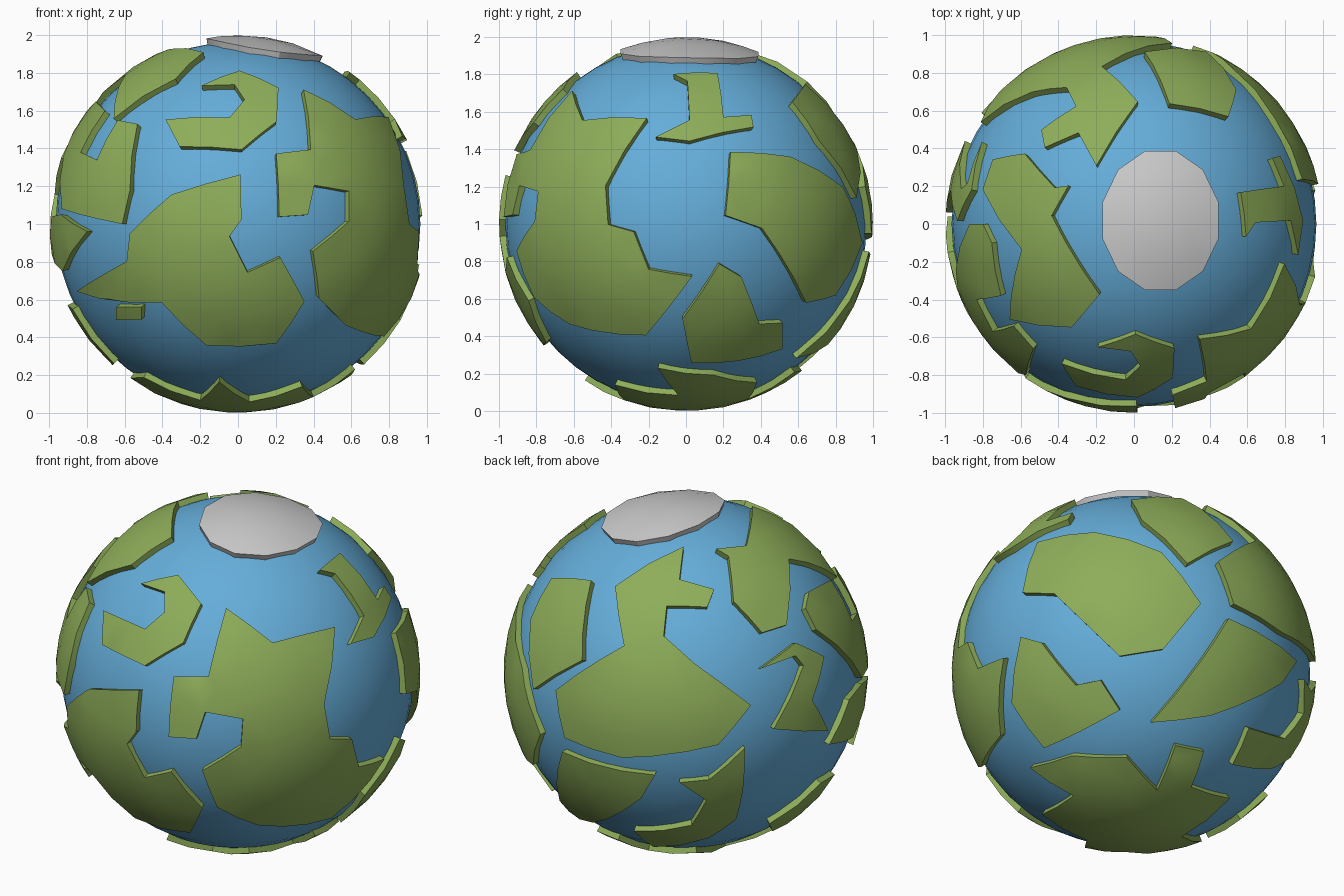
import bpy, bmesh, math
from mathutils import Vector
from mathutils.geometry import delaunay_2d_cdt

if "Cube" in bpy.data.objects:
    bpy.data.objects.remove(bpy.data.objects["Cube"])

LAND_R, BASE_R, OCEAN_R = 1.0, 0.95, 0.966
CENTRE = Vector((0, 0, 1))


def camera(az, el, cx, cy, scale):
    """Tracing view: right, up, towards axes plus drawing centre and scale."""
    a, e = math.radians(az), math.radians(el)
    flat = Vector((math.sin(a), -math.cos(a), 0))
    z = Vector((0, 0, 1))
    return (Vector((math.cos(a), math.sin(a), 0)),
            z * math.cos(e) - flat * math.sin(e),
            flat * math.cos(e) + z * math.sin(e), cx, cy, scale)


FRONT = camera(0, 0, 238.5, 224.5, 189)
RIGHT = camera(90, 0, 686.5, 225, 187)
TOP = camera(0, 90, 1134.5, 224.5, 189)
FRONT_RIGHT = camera(35, 25, 240, 672.5, 184)
BACK_LEFT = camera(215, 25, 684.5, 671.5, 184)
BACK_RIGHT = camera(140, -30, 1132.5, 671, 184)
# plain unit coordinates: (-y, -z) from the left and (x, y) from below
LEFT = camera(-90, 0, 0, 0, 1)
BELOW = camera(0, -90, 0, 0, 1)


def on_sphere(view, px, py):
    right, up, near, cx, cy, s = view
    u, v = (px - cx) / s, (cy - py) / s
    w = math.sqrt(max(0.0, 1 - u * u - v * v))
    return (right * u + up * v + near * w).normalized()


def oval(cx, cy, rx, ry, sides):
    turns = [math.tau * (i + 0.5) / sides for i in range(sides)]
    return [c for t in turns for c in (cx + rx * math.cos(t), cy + ry * math.sin(t))]


def inside(p, poly):
    hit = False
    for a, b in zip(poly, poly[1:] + poly[:1]):
        if (a.y > p.y) != (b.y > p.y):
            if p.x < (b.x - a.x) * (p.y - a.y) / (b.y - a.y) + a.x:
                hit = not hit
    return hit


def make_object(name, bm, mat):
    mesh = bpy.data.meshes.new(name)
    bm.to_mesh(mesh)
    bm.free()
    ob = bpy.data.objects.new(name, mesh)
    bpy.context.collection.objects.link(ob)
    ob.location = CENTRE
    if mat:
        mesh.materials.append(mat)
    bpy.ops.object.select_all(action='DESELECT')
    bpy.context.view_layer.objects.active = ob
    ob.select_set(True)
    bpy.ops.object.shade_smooth_by_angle(angle=math.radians(30))


def plate(name, view, coords, mat, step=0.15):
    """Raised curved plate on the globe from a traced outline."""
    pts = [on_sphere(view, *coords[i:i + 2]) for i in range(0, len(coords), 2)]
    n = sum(pts, Vector((0, 0, 0))).normalized()
    ax = n.orthogonal().normalized()
    ay = n.cross(ax)
    # split long outline edges so they follow the curve
    ring = []
    for a, b in zip(pts, pts[1:] + pts[:1]):
        k = max(1, math.ceil((b - a).length / 0.22))
        ring += [a.lerp(b, i / k).normalized() for i in range(k)]
    flat = [Vector((p.dot(ax), p.dot(ay))) * 2 / (1 + p.dot(n)) for p in ring]
    # inner points, then a constrained triangulation
    extra = []
    for i in range(-12, 13):
        for j in range(-12, 13):
            q = Vector(((i + 0.5 * (j % 2)) * step, j * step * 0.87))
            if inside(q, flat) and min((q - f).length for f in flat) > step * 0.5:
                extra.append(q)
    edges = [(i, (i + 1) % len(flat)) for i in range(len(flat))]
    vs, _, fs, *_ = delaunay_2d_cdt(flat + extra, edges, [], 1, 1e-5)
    bm = bmesh.new()
    top = {}
    for i in sorted({i for f in fs for i in f}):
        q, s = vs[i], vs[i].length_squared / 4
        top[i] = bm.verts.new((ax * q.x + ay * q.y + n * (1 - s)) / (1 + s) * LAND_R)
    for f in fs:
        bm.faces.new([top[i] for i in f])
    bm.normal_update()
    for f in bm.faces:
        if f.normal.dot(f.calc_center_median()) < 0:
            f.normal_flip()
    # side walls down into the ocean
    rim = [(e.link_loops[0].vert, e.link_loops[0].link_loop_next.vert)
           for e in bm.edges if len(e.link_loops) == 1]
    low = {v: bm.verts.new(v.co.normalized() * BASE_R) for pair in rim for v in pair}
    for a, b in rim:
        bm.faces.new((b, a, low[a], low[b]))
    make_object(name, bm, mat)


def land(name, view, *coords):
    plate(name, view, coords, green)


def material(name, rgb):
    m = bpy.data.materials.new(name)
    m.diffuse_color = (*rgb, 1)
    m.use_nodes = True
    m.node_tree.nodes["Principled BSDF"].inputs["Base Color"].default_value = m.diffuse_color
    return m


blue = material('ocean_blue', (0.13, 0.42, 0.70))
green = material('land_green', (0.27, 0.42, 0.10))

# ocean ball
bm = bmesh.new()
bmesh.ops.create_uvsphere(bm, u_segments=48, v_segments=24, radius=OCEAN_R)
make_object('ocean', bm, blue)

# polar ice cap
plate('ice_cap', TOP, oval(1161, 221, 60, 72, 12), None)

# front and east side
land('front_continent', FRONT, 241,175, 172,195, 130,234, 127,262, 77,292, 162,303, 207,346,
     277,344, 305,302, 281,258, 248,273, 230,237, 242,220)
land('hooked_land', FRONT, 202,86, 240,71, 279,88, 277,122, 242,150, 180,147, 166,120, 230,118,
     245,100, 235,85)
land('small_island', FRONT, *oval(129, 314, 18, 9, 4))
land('east_continent', FRONT_RIGHT, 228,608, 275,643, 338,627, 327,705, 333,740, 355,740,
     362,768, 388,760, 334,820, 260,827, 219,809, 204,772, 243,748, 245,720, 207,713, 198,740,
     170,738, 175,677, 210,677)
land('tee_land', RIGHT, 674,75, 718,74, 724,118, 752,116, 754,128, 690,142, 656,138, 690,121,
     688,82)
land('south_east_land', RIGHT, 720,265, 742,278, 760,325, 783,324, 783,350, 738,362, 692,364,
     683,320)

# west side
land('north_west_land', TOP, 993,160, 1025,154, 1055,188, 1069,186, 1052,216, 1100,295,
     1072,328, 1010,320, 1022,250, 983,190)
land('west_land', LEFT, 0,-.6, .1,-.65, .38,-.6, .4,-.38, .57,-.34, .54,-.55, .66,-.53,
     .8,-.18, .79,0, .35,-.08, 0,-.49)
land('far_west_land', LEFT, -.04,.16, .15,-.04, .34,-.05, .6,.04, .27,.25)
land('south_west_land', LEFT, -.26,.62, 0,.43, .17,.45, .15,.74, -.12,.74)
land('curled_land', BACK_LEFT, 760,668, 795,642, 824,656, 812,700, 828,731, 773,729, 803,665,
     795,655)

# back side
land('back_continent', BACK_LEFT, 682,545, 678,578, 713,588, 706,606, 665,605, 662,635,
     692,662, 750,705, 717,745, 620,758, 562,738, 553,690, 622,645, 613,585)
land('north_east_oval', TOP, 1145,52, 1207,52, 1237,90, 1229,117, 1170,104)
land('back_right_continent', BACK_RIGHT, 1035,540, 1093,530, 1160,550, 1200,602, 1162,648,
     1118,655, 1052,592, 1020,591)
land('back_south_land', BACK_RIGHT, 1228,617, 1297,660, 1282,682, 1210,715, 1150,722, 1200,660)
land('back_left_crescent', BACK_LEFT, 678,783, 708,780, 744,748, 742,790, 735,820, 707,839,
     652,848, 632,832, 690,826, 705,801)

# ragged land around the south pole (drawn from below, y mirrored by the view)
star = [.62,.15, .57,-.15, .37,-.38, .11,-.33, .19,-.58, .02,-.62, -.05,-.43, -.35,-.4, -.3,-.05,
        -.57,.1, -.5,.3, -.2,.3, -.1,.54, .06,.33, .34,.38, .4,.04]
land('south_pole_land', BELOW, *[c if i % 2 == 0 else -c for i, c in enumerate(star)])
